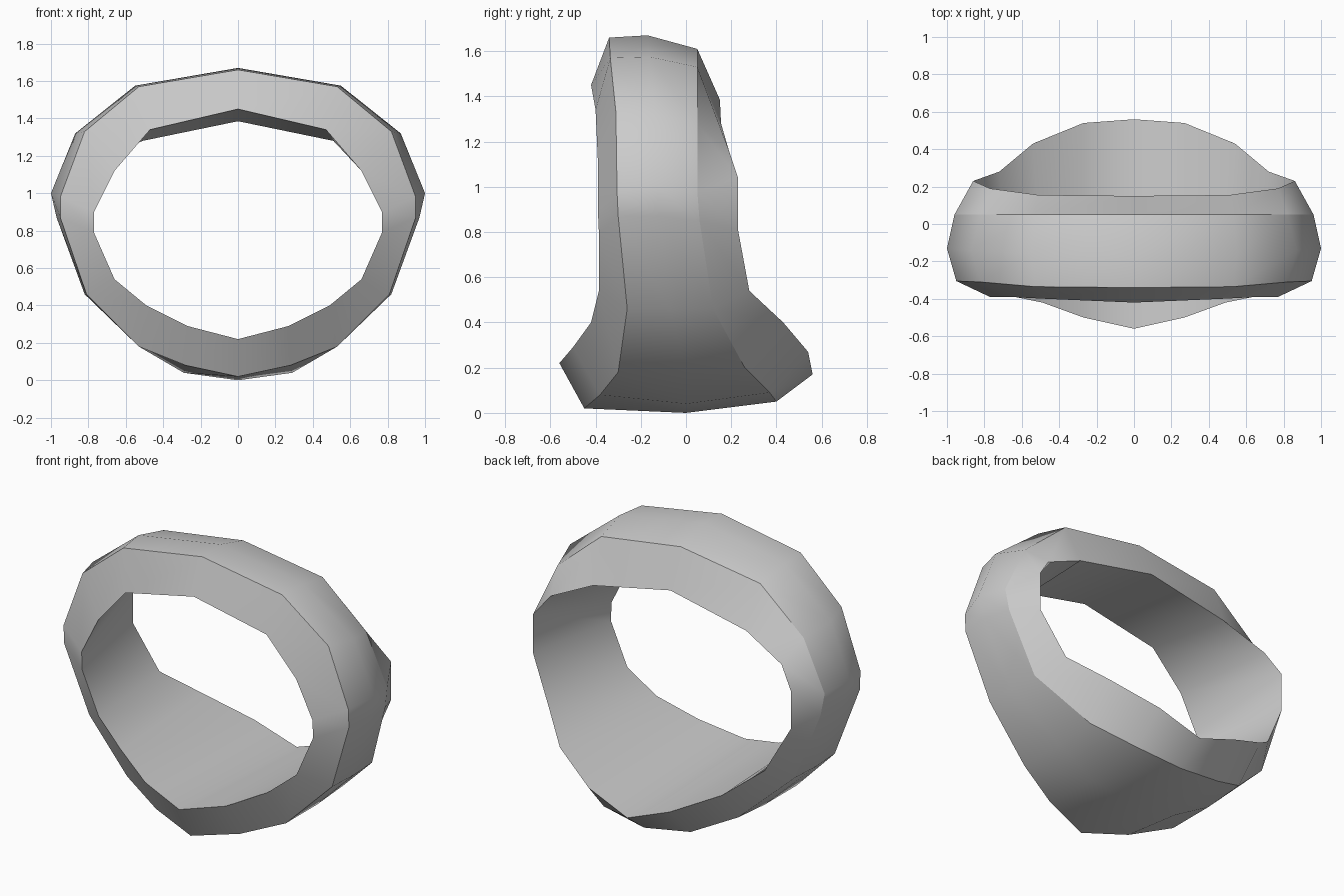
import bpy
import bmesh

# Remove the default cube
default_cube = bpy.data.objects.get("Cube")
if default_cube:
    bpy.data.objects.remove(default_cube, do_unlink=True)


def make_material(name, value):
    """Plain single-colour material."""
    material = bpy.data.materials.new(name)
    material.use_nodes = True
    colour = (value, value, value, 1)
    material.diffuse_color = colour
    shader = next(n for n in material.node_tree.nodes if n.type == "BSDF_PRINCIPLED")
    shader.inputs["Base Color"].default_value = colour
    return material


def closed_rail(half):
    """Mirror a half path, running from crown to base, into a closed loop."""
    mirrored = [(-x, y, z) for x, y, z in reversed(half[1:-1])]
    return half + mirrored


# Half paths of the band's edges, from the top centre down the left side
outer_front = [(0, -.34, 1.66), (.53, -.335, 1.57), (.82, -.31, 1.33),
               (.95, -.305, .98), (.95, -.3, .87), (.81, -.26, .46),
               (.53, -.3, .18), (.28, -.38, .08), (0, -.45, .02)]
outer_middle = [(0, -.17, 1.67), (.55, -.16, 1.575), (.87, -.14, 1.32),
                (1, -.13, 1), (.97, -.12, .87), (.82, -.07, .46),
                (.53, 0, .18), (.29, 0, .04), (0, 0, 0)]
outer_back = [(0, .05, 1.61), (.53, .05, 1.53), (.82, .05, 1.28),
              (.96, .05, .98), (.94, .06, .85), (.81, .12, .46),
              (.53, .26, .2), (.29, .37, .09), (0, .4, .05)]
inner_back = [(0, .15, 1.385), (.51, .155, 1.28), (.77, .19, 1.16),
              (.86, .23, 1.04), (.86, .23, .81), (.72, .28, .54),
              (.54, .43, .4), (.27, .54, .27), (0, .56, .17)]
inner_front = [(0, -.42, 1.45), (.47, -.4, 1.34), (.66, -.39, 1.12),
               (.77, -.39, .9), (.77, -.385, .79), (.66, -.385, .54),
               (.49, -.42, .4), (.27, -.5, .29), (0, -.56, .22)]

# Bridge neighbouring edge loops into one closed band
mesh = bpy.data.meshes.new("ring_band")
bm = bmesh.new()
half_paths = [outer_front, outer_middle, outer_back, inner_back, inner_front]
loops = [[bm.verts.new(point) for point in closed_rail(path)] for path in half_paths]
for index, current in enumerate(loops):
    following = loops[(index + 1) % len(loops)]
    for i in range(len(current)):
        j = (i + 1) % len(current)
        face = bm.faces.new((current[i], current[j], following[j], following[i]))
        face.smooth = True
bmesh.ops.recalc_face_normals(bm, faces=bm.faces[:])

# Crease every rim except the rounded middle of the outside
for loop in loops:
    if loop is loops[half_paths.index(outer_middle)]:
        continue
    for i, vert in enumerate(loop):
        edge = bm.edges.get((vert, loop[(i + 1) % len(loop)]))
        edge.smooth = False

bm.to_mesh(mesh)
bm.free()

# Place the finished band
ring_band = bpy.data.objects.new("ring_band", mesh)
bpy.context.collection.objects.link(ring_band)
mesh.materials.append(make_material("light_grey", .6))
